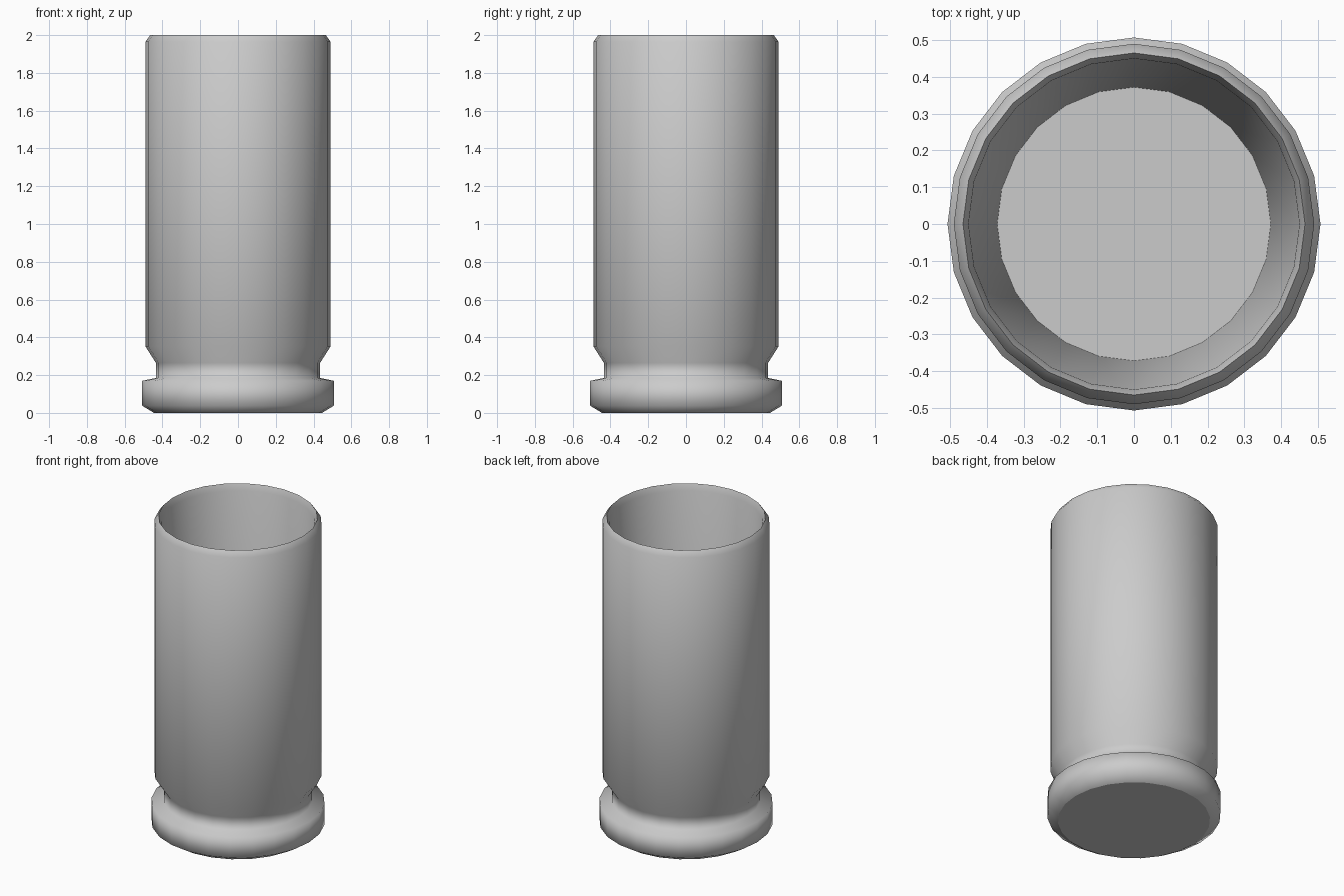
import bpy
import bmesh
from math import cos, sin, tau

cube = bpy.data.objects.get("Cube")
if cube:
    bpy.data.objects.remove(cube, do_unlink=True)

SEGMENTS = 24

grey = bpy.data.materials.new("plain grey metal")
grey.use_nodes = True
colour = (0.6, 0.6, 0.6, 1)
grey.diffuse_color = colour
grey.node_tree.nodes["Principled BSDF"].inputs["Base Color"].default_value = colour

# Radius and height, from the base edge up the outside and down the inside
outside = [(0.445, 0), (0.507, 0.038), (0.507, 0.17), (0.435, 0.185),
           (0.435, 0.265), (0.49, 0.352), (0.49, 1.965)]
mouth = (0.465, 2)
inside = [(0.45, 1.96), (0.372, 0.27)]


def ring(bm, radius, z):
    return [bm.verts.new((radius * cos(tau * i / SEGMENTS),
                          radius * sin(tau * i / SEGMENTS), z))
            for i in range(SEGMENTS)]


bm = bmesh.new()
rings = [ring(bm, r, z) for r, z in outside + [mouth] + inside]

# Smooth walls between neighbouring rings
for low, high in zip(rings, rings[1:]):
    for i in range(SEGMENTS):
        j = (i + 1) % SEGMENTS
        bm.faces.new((low[i], low[j], high[j], high[i])).smooth = True

# Flat base and inner floor
bm.faces.new(rings[0][::-1])
bm.faces.new(rings[-1])

# Crisp edges around the mouth, the base and the floor
for loop in (rings[0], rings[len(outside)], rings[-1]):
    for i in range(SEGMENTS):
        bm.edges.get((loop[i], loop[(i + 1) % SEGMENTS])).smooth = False

mesh = bpy.data.meshes.new("casing")
bm.to_mesh(mesh)
bm.free()
mesh.materials.append(grey)
casing = bpy.data.objects.new("casing", mesh)
bpy.context.collection.objects.link(casing)
